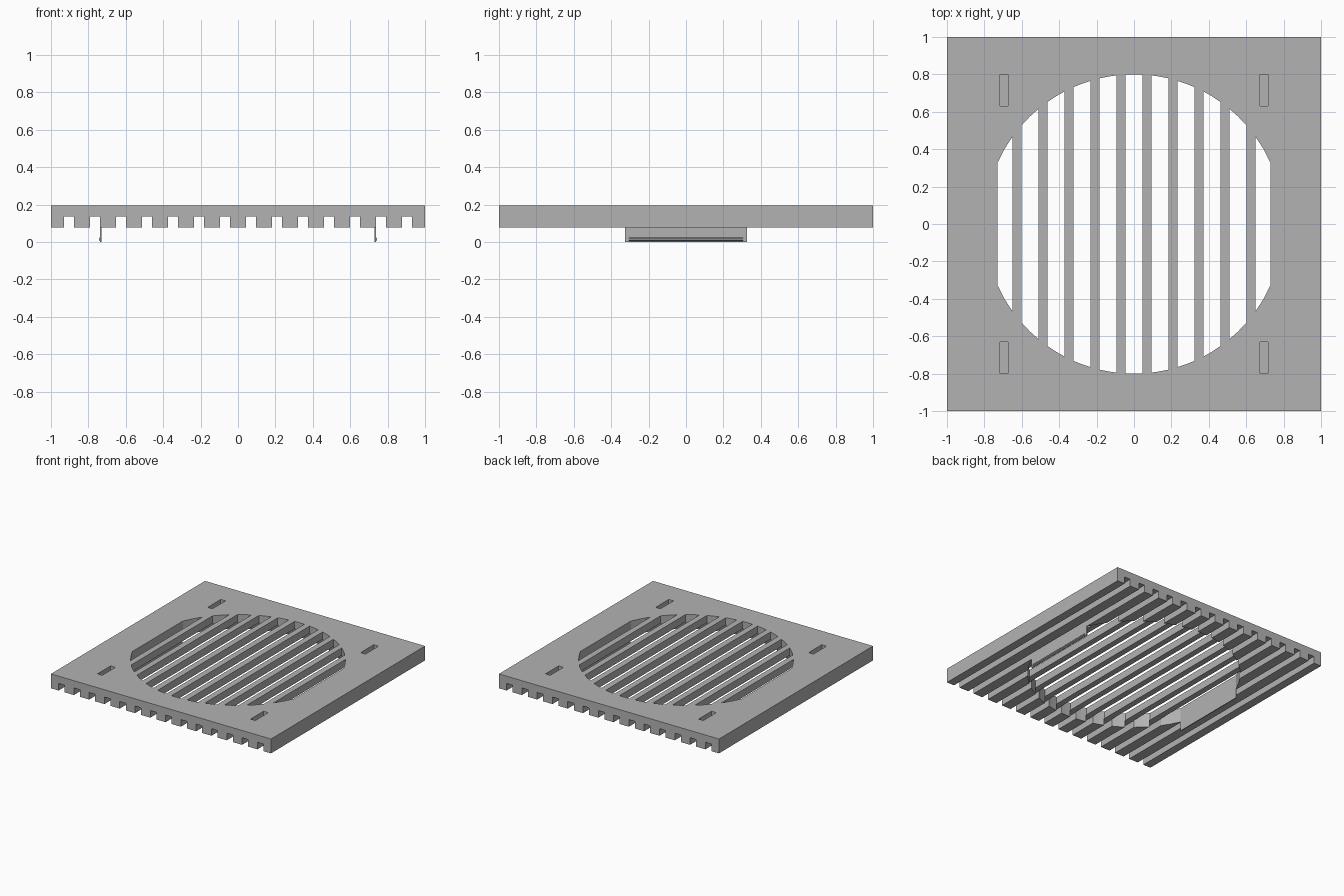
import bpy, bmesh, math
from mathutils import Vector

if "Cube" in bpy.data.objects:
    bpy.data.objects.remove(bpy.data.objects["Cube"])

BOTTOM, GROOVE_TOP, TOP = 0.077, 0.135, 0.195
PITCH, GROOVE, SLOT = 0.139, 0.055, 0.09
RADIUS, CLIP_X = 0.8, 0.73

grey = bpy.data.materials.new("grey_plastic")
grey.use_nodes = True
colour = (0.45, 0.45, 0.45, 1)
grey.diffuse_color = colour
grey.node_tree.nodes["Principled BSDF"].inputs["Base Color"].default_value = colour


def prism(name, points, offset):
    """Extrude a closed outline of 3D points along an offset."""
    bm = bmesh.new()
    face = bm.faces.new([bm.verts.new(p) for p in points])
    made = bmesh.ops.extrude_face_region(bm, geom=[face])["geom"]
    verts = [g for g in made if isinstance(g, bmesh.types.BMVert)]
    bmesh.ops.translate(bm, verts=verts, vec=Vector(offset))
    bmesh.ops.recalc_face_normals(bm, faces=bm.faces)
    mesh = bpy.data.meshes.new(name)
    bm.to_mesh(mesh)
    bm.free()
    mesh.materials.append(grey)
    obj = bpy.data.objects.new(name, mesh)
    bpy.context.collection.objects.link(obj)
    return obj


# Square plate with grooves running front to back along its underside
outline = [(1, -1, TOP), (-1, -1, TOP), (-1, -1, BOTTOM)]
for i in range(-7, 7):
    x = (i + 0.5) * PITCH
    a, b = x - GROOVE / 2, x + GROOVE / 2
    outline += [(a, -1, BOTTOM), (a, -1, GROOVE_TOP), (b, -1, GROOVE_TOP), (b, -1, BOTTOM)]
outline.append((1, -1, BOTTOM))
grille_plate = prism("grille_plate", outline, (0, 2, 0))

cutters = []

# Vent slots: strips of a round opening, flattened at the sides
for i in range(-5, 6):
    a = max(i * PITCH - SLOT / 2, -CLIP_X)
    b = min(i * PITCH + SLOT / 2, CLIP_X)
    xs = [a + (b - a) * t / 2 for t in range(3)]
    arc = [(x, math.sqrt(RADIUS ** 2 - x * x)) for x in xs]
    ring = [(x, y, -0.1) for x, y in arc] + [(x, -y, -0.1) for x, y in reversed(arc)]
    cutters.append(prism("vent_cutter", ring, (0, 0, 0.5)))

# Blind pockets near the corners
for sx in (-1, 1):
    for sy in (-1, 1):
        ring = [(sx * x, sy * y, TOP - 0.05)
                for x, y in ((0.674, 0.63), (0.717, 0.63), (0.717, 0.8), (0.674, 0.8))]
        cutters.append(prism("pocket_cutter", ring, (0, 0, 0.2)))

bpy.context.view_layer.objects.active = grille_plate
for cutter in cutters:
    mod = grille_plate.modifiers.new("cut", "BOOLEAN")
    mod.operation = "DIFFERENCE"
    mod.solver = "EXACT"
    mod.object = cutter
    bpy.ops.object.modifier_apply(modifier=mod.name)
    bpy.data.objects.remove(cutter)

# Thin clip tabs hanging from the flat sides, each with an outward bead
for side, sx in (("left", 1), ("right", -1)):
    inner, outer = CLIP_X, CLIP_X + 0.0075
    tab = [(inner, 0), (outer, 0), (outer, BOTTOM), (inner, BOTTOM)]
    prism(side + "_clip_tab", [(sx * x, -0.325, z) for x, z in tab], (0, 0.65, 0))
    bead = [(outer, 0.005), (outer + 0.007, 0.01), (outer + 0.007, 0.018), (outer, 0.025)]
    prism(side + "_clip_bead", [(sx * x, -0.305, z) for x, z in bead], (0, 0.61, 0))
